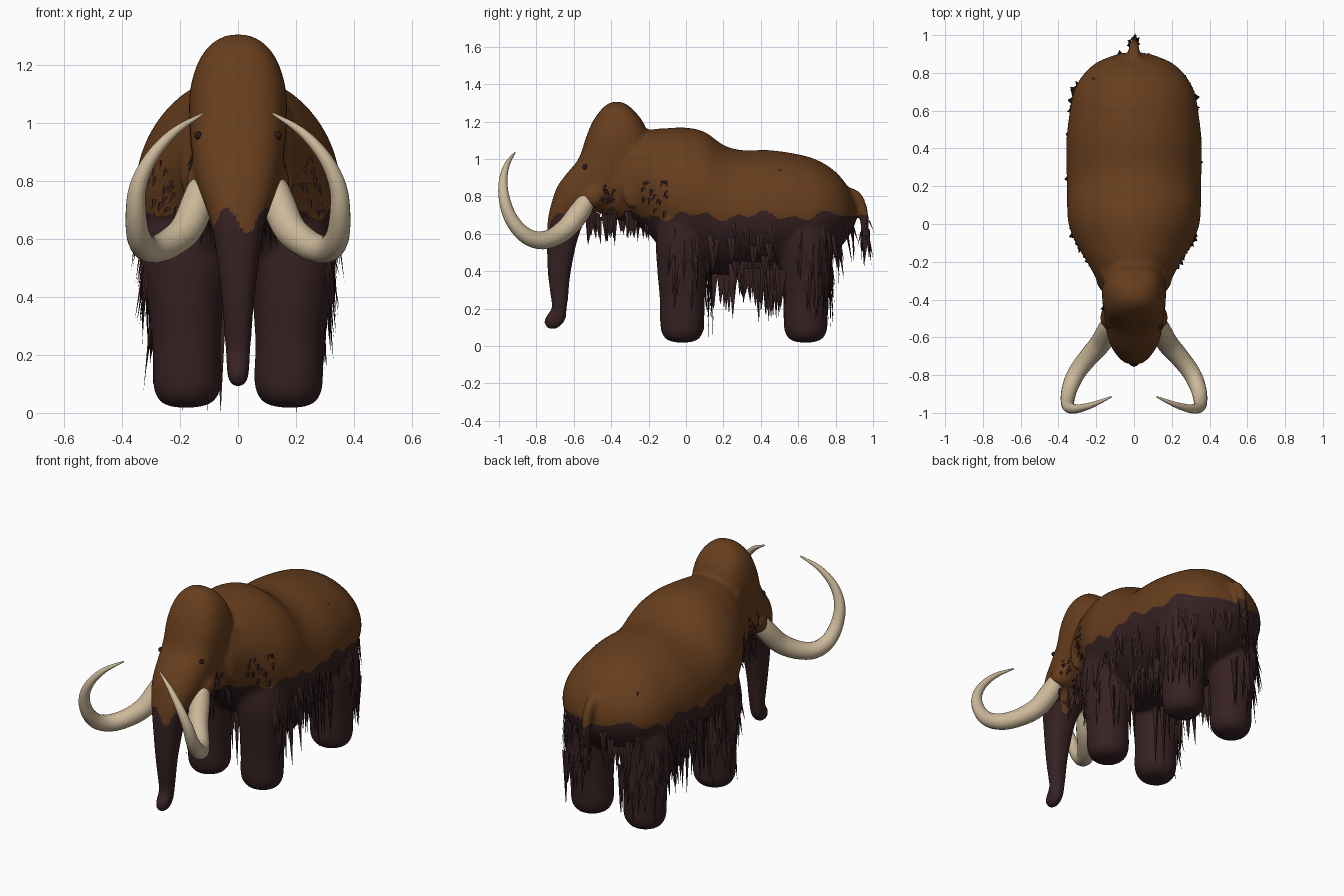
import bpy, bmesh, math, random
from mathutils import Vector
from mathutils.bvhtree import BVHTree

if "Cube" in bpy.data.objects:
    bpy.data.objects.remove(bpy.data.objects["Cube"])

random.seed(11)


def material(name, rgb):
    m = bpy.data.materials.new(name)
    m.diffuse_color = (*rgb, 1)
    m.use_nodes = True
    m.node_tree.nodes["Principled BSDF"].inputs["Base Color"].default_value = m.diffuse_color
    return m


BROWN = material("brown coat", (0.135, 0.048, 0.0125))
DARK = material("dark fur", (0.038, 0.0155, 0.0165))
IVORY = material("ivory", (0.60, 0.48, 0.32))
BLACK = material("eye black", (0.02, 0.010, 0.010))


def resample(rows, steps=4):
    """Catmull-Rom interpolation between rows of numbers."""
    out = []
    for i in range(len(rows) - 1):
        a, b = rows[max(i - 1, 0)], rows[i]
        c, d = rows[i + 1], rows[min(i + 2, len(rows) - 1)]
        for s in range(steps):
            t = s / steps
            out.append([0.5 * (2 * q + (r - p) * t + (2 * p - 5 * q + 4 * r - w) * t * t
                               + (3 * q - p - 3 * r + w) * t ** 3)
                        for p, q, r, w in zip(a, b, c, d)])
    return out + [list(rows[-1])]


def rounded(v, power):
    return math.copysign(abs(v) ** (2 / power), v)


def loft(bm, rows, axis, sides=28, power=2):
    """Closed loft; rows are x, y, z, half width, half depth."""
    rows = resample(rows)
    pts = [Vector(r[:3]) for r in rows]
    rings = []
    for i, r in enumerate(rows):
        u = Vector((1, 0, 0))
        if axis == 'Z':
            v = Vector((0, 1, 0))
        elif axis == 'Y':
            v = Vector((0, 0, 1))
        else:                                   # follow the path
            t = (pts[min(i + 1, len(pts) - 1)] - pts[max(i - 1, 0)]).normalized()
            ref = Vector((0.9, 0.2, 0.4)) if axis == 'R' else Vector((-0.9, 0.2, 0.4))
            u = (ref - t * ref.dot(t)).normalized()
            v = t.cross(u)
        ring = []
        for k in range(sides):
            a = k * math.tau / sides
            ring.append(bm.verts.new(pts[i] + u * max(r[3], .003) * rounded(math.cos(a), power)
                                     + v * max(r[4], .003) * rounded(math.sin(a), power)))
        rings.append(ring)
    faces = []
    for a, b in zip(rings, rings[1:]):
        for k in range(sides):
            j = (k + 1) % sides
            faces.append(bm.faces.new((a[k], a[j], b[j], b[k])))
    faces += [bm.faces.new(rings[0]), bm.faces.new(rings[-1])]
    bmesh.ops.recalc_face_normals(bm, faces=faces)


def finish(name, bm, mats, smooth=True):
    me = bpy.data.meshes.new(name)
    bm.to_mesh(me)
    bm.free()
    for m in mats:
        me.materials.append(m)
    for p in me.polygons:
        p.use_smooth = smooth
    ob = bpy.data.objects.new(name, me)
    bpy.context.collection.objects.link(ob)
    return ob


# Body, from the throat to the rump: y, top, bottom, half width
skin = bmesh.new()
body = [(-.50, .90, .73, .08), (-.42, 1.02, .69, .14), (-.30, 1.12, .655, .195),
        (-.20, 1.155, .60, .25), (-.10, 1.165, .47, .31), (0, 1.168, .41, .347),
        (.10, 1.145, .39, .355), (.20, 1.075, .38, .355), (.30, 1.047, .38, .358),
        (.45, 1.047, .39, .358), (.60, 1.025, .41, .34), (.70, .995, .44, .32),
        (.79, .94, .49, .27), (.86, .86, .57, .19), (.905, .76, .65, .07)]
loft(skin, [(0, y, (t + b) / 2, w, (t - b) / 2) for y, t, b, w in body], 'Y', 40, 1.92)

# Head and trunk, from crown to tip: z, front y, back y, half width
head = [(1.307, -.39, -.35, .03), (1.287, -.43, -.31, .075), (1.25, -.465, -.27, .115),
        (1.19, -.505, -.225, .147), (1.10, -.54, -.20, .168), (1.0, -.575, -.20, .168),
        (.92, -.64, -.21, .162), (.85, -.69, -.27, .155), (.78, -.715, -.38, .14),
        (.70, -.735, -.51, .108), (.60, -.744, -.57, .083), (.40, -.74, -.615, .058),
        (.25, -.722, -.63, .046), (.20, -.718, -.638, .043), (.15, -.755, -.64, .039),
        (.115, -.758, -.66, .034), (.092, -.74, -.69, .022)]
loft(skin, [(0, (f + b) / 2, z, w, (b - f) / 2) for z, f, b, w in head], 'Z', power=2.5)

# Tail
loft(skin, [(0, .84, .82, .035, .03), (0, .90, .81, .033, .03), (0, .94, .75, .03, .028),
            (0, .955, .66, .025, .025), (0, .955, .56, .012, .012)], 'R', 12)

# Legs, small ears and tusk sockets on both sides
LEGS = (-.02, .64)
for s in (-1, 1):
    for y in LEGS:
        loft(skin, [(s * .18, y, .018, .03, .03), (s * .178, y, .03, .08, .078),
                    (s * .176, y, .06, .108, .106), (s * .175, y, .11, .119, .118),
                    (s * .178, y, .25, .119, .121), (s * .182, y, .40, .133, .134),
                    (s * .185, y, .55, .146, .141), (s * .18, y, .72, .12, .12)], 'Z')
    loft(skin, [(s * .165, -.25, 1.06, .008, .02), (s * .172, -.25, 1.0, .016, .05),
                (s * .178, -.27, .90, .020, .065), (s * .18, -.29, .81, .018, .05),
                (s * .175, -.30, .74, .008, .02)], 'Z', 16)
    loft(skin, [(s * .10, -.41, .88, .02, .02), (s * .112, -.45, .84, .05, .05),
                (s * .122, -.50, .79, .060, .060), (s * .128, -.525, .755, .045, .045)],
         'R' if s > 0 else 'L', 20)

# Fuse the parts into one soft skin
VOXEL = 0.0115
coat = finish("body", skin, [BROWN, DARK])
rm = coat.modifiers.new("fuse", 'REMESH')
rm.mode = 'VOXEL'
rm.voxel_size = VOXEL
sm = coat.modifiers.new("soften", 'SMOOTH')
sm.factor = 0.5
sm.iterations = 16
fused = bpy.data.meshes.new_from_object(coat.evaluated_get(bpy.context.evaluated_depsgraph_get()))
coat.modifiers.clear()
coat.data = fused
if not fused.materials:
    fused.materials.append(BROWN)
    fused.materials.append(DARK)


def fur_line(x, y):
    """Height of the wavy edge between brown coat and dark underside."""
    if y < -.55:
        return .665 + .045 * math.sin(45 * x + 3.3)
    return .695 + .017 * math.sin(17 * y + 3 * x) + .014 * math.sin(41 * y + 9 * x)


# Pull the nearest vertices onto the edge, then colour below it
for v in fused.vertices:
    line = fur_line(v.co.x, v.co.y)
    if abs(v.co.z - line) < VOXEL * .52 and abs(v.normal.z) < .6:
        v.co.z = line
for p in fused.polygons:
    x, y, z = p.center
    p.material_index = int(z < fur_line(x, y))
    p.use_smooth = True

tree = BVHTree.FromPolygons([v.co for v in fused.vertices],
                            [tuple(p.vertices) for p in fused.polygons])

# Tusks and eyes
for s, side in ((-1, "left"), (1, "right")):
    bm = bmesh.new()
    path = [(.118, -.50, .805, .03), (.128, -.532, .772, .048), (.143, -.57, .715, .057),
            (.18, -.635, .633, .056), (.245, -.71, .58, .051), (.305, -.79, .565, .047),
            (.34, -.87, .60, .042), (.352, -.935, .68, .036), (.345, -.97, .78, .03),
            (.30, -.978, .88, .023), (.22, -.957, .97, .015), (.12, -.915, 1.033, .004)]
    loft(bm, [(s * x, y, z, r, r) for x, y, z, r in path], 'R' if s > 0 else 'L', 20)
    finish("tusk_" + side, bm, [IVORY])
    bm = bmesh.new()
    hit = tree.ray_cast(Vector((s, -.54, .957)), Vector((-s, 0, 0)))[0]
    bmesh.ops.create_uvsphere(bm, u_segments=12, v_segments=8, radius=.014)
    bmesh.ops.translate(bm, verts=bm.verts, vec=hit or Vector((s * .14, -.54, .957)))
    finish("eye_" + side, bm, [BLACK])

# Shaggy fur: broad hanging spikes
fur = bmesh.new()


def strand(root, out, length, width, spread=.02):
    """Three-sided spike hanging from root and leaning along out."""
    tip = root + out * spread + Vector((random.uniform(-.01, .01),
                                        random.uniform(-.015, .015), -length))
    tip.z = max(tip.z, 0)
    side = Vector((-out.y, out.x, 0)).normalized() * width
    base = [fur.verts.new(root + d) for d in (side, -side, out * .008)]
    top = fur.verts.new(tip)
    for a, b in ((0, 1), (1, 2), (2, 0)):
        fur.faces.new((base[a], base[b], top))


def grow(origin, aim, length, width, spread=.02):
    d = (aim - origin).normalized()
    hit, normal, _, _ = tree.ray_cast(origin, d)
    if hit:
        out = Vector((normal.x, normal.y, 0))
        out = out.normalized() if out.length > .1 else -d
        strand(hit - out * .003, out, length, width, spread)


U = random.uniform
for s in (-1, 1):
    # around the legs, mostly on the outer and rear sides
    for y in LEGS:
        for i in range(22):
            a = U(-.3, 1.7)
            aim = Vector((s * .18, y, U(.30, .60)))
            grow(aim + Vector((s * math.cos(a), math.sin(a), 0)), aim,
                 U(.12, .24), U(.016, .028), U(.005, .03))
    # long locks behind the legs
    for y in (.10, .75):
        for i in range(7):
            strand(Vector((s * U(.08, .27), y + U(-.03, .03), U(.4, .5))),
                   Vector((0, 1, 0)), U(.2, .38), .022)
    # clumps along the flanks
    for y0 in (-.06, .12, .29, .44, .63, .78):
        for i in range(4):
            y, z = y0 + U(-.05, .05), U(.46, .68)
            grow(Vector((s, y, z)), Vector((0, y, z)), U(.10, .18), U(.016, .026), U(.005, .03))
    # belly fringe
    for i in range(28):
        y = U(.12, .54)
        strand(Vector((s * U(.14, .27), y, U(.41, .46))), Vector((s, 0, 0)),
               U(.08, .20) + .10 * (abs(y - .31) > .05), U(.018, .028), .01)
    # throat beard
    for i in range(22):
        y = U(-.52, -.20)
        strand(Vector((s * U(.02, .13 + .3 * max(0, y + .42)), y, U(.68, .72))),
               Vector((s, 0, 0)), U(.07, .16), U(.015, .025), .01)
    # loose tufts on the cheek and shoulder
    for y0, y1, n in ((-.46, -.38, 14), (-.23, -.10, 18)):
        for i in range(n):
            y, z = U(y0, y1), U(.70, .89)
            grow(Vector((s, y, z)), Vector((0, y, z)), U(.02, .04), U(.010, .016), .014)

# two stray tufts on the back
for x, y, z in ((1, .50, .94), (-1, .76, .88)):
    grow(Vector((x, y, z)), Vector((0, y, z)), .02, .012, .015)
# rump and tail tuft
for i in range(14):
    x, z = U(-.24, .24), U(.52, .66)
    grow(Vector((x, 1.5, z)), Vector((x, 0, z)), U(.08, .2), .022)
for i in range(18):
    a = U(0, math.tau)
    out = Vector((math.cos(a), math.sin(a), 0))
    strand(Vector((0, .958, U(.56, .69))) + out * .018, out, U(.08, .17), .015, .014)
strand(Vector((0, .975, .67)), Vector((0, 1, 0)), .07, .014, .025)
# a few locks that touch the ground
for x, y in ((-.10, .13), (-.06, .12), (.2, .70), (-.19, .69)):
    strand(Vector((x, y, .42)), Vector((0, 1, 0)), .42, .022, .0)
bmesh.ops.recalc_face_normals(fur, faces=fur.faces)
finish("shaggy_fur", fur, [DARK], smooth=False)
